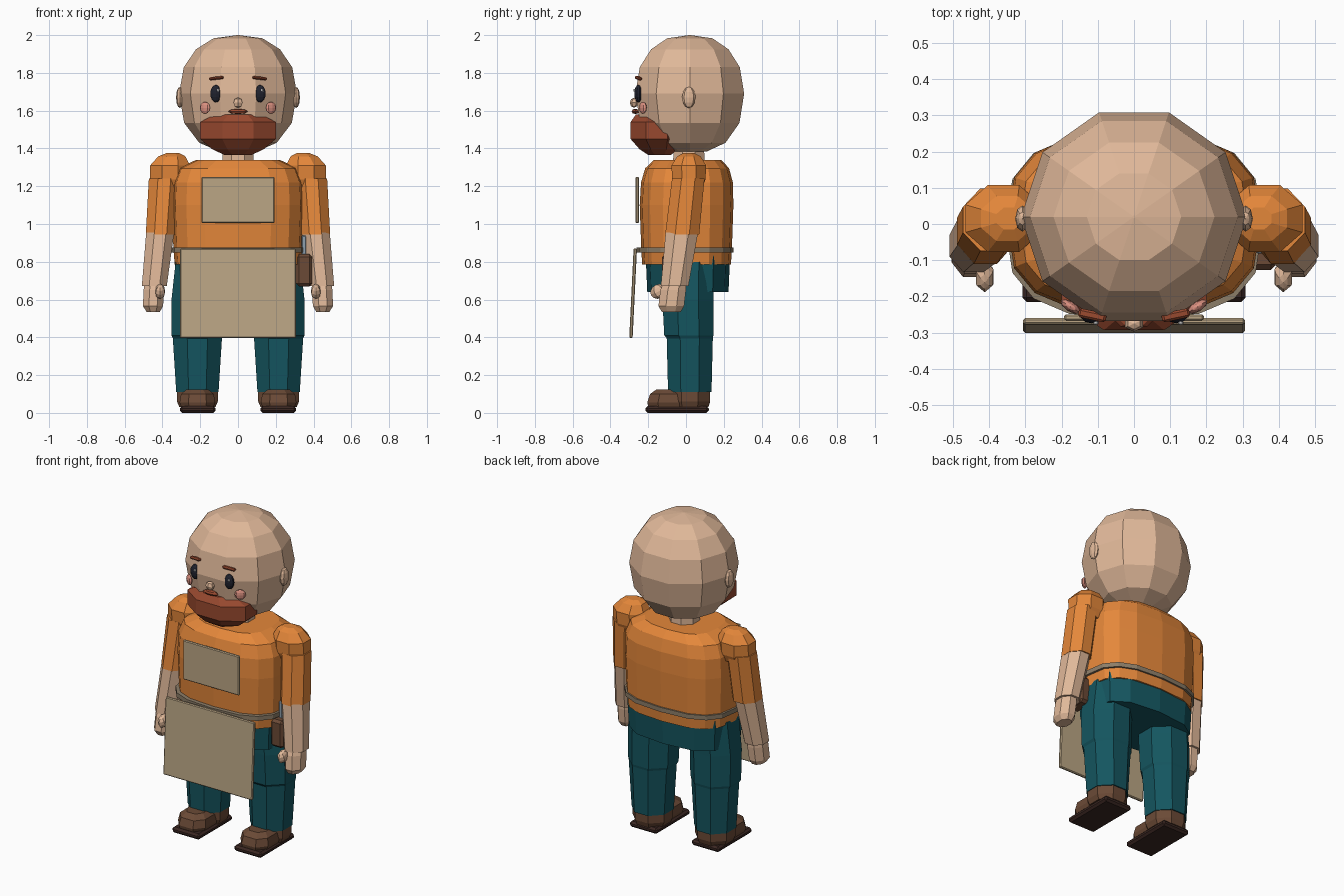
import bpy, bmesh, math
from mathutils import Vector, Matrix

if "Cube" in bpy.data.objects:
    bpy.data.objects.remove(bpy.data.objects["Cube"])


def mat(name, hexcol):
    m = bpy.data.materials.new(name)
    c = [int(hexcol[i:i + 2], 16) / 255 for i in (0, 2, 4)]
    m.diffuse_color = [x / 12.92 if x < 0.04 else ((x + 0.055) / 1.055) ** 2.4 for x in c] + [1]
    m.use_nodes = True
    m.node_tree.nodes["Principled BSDF"].inputs["Base Color"].default_value = m.diffuse_color
    return m


SKIN, ORANGE = mat("skin", "E0B899"), mat("orange_cloth", "E4873A")
TEAL, TAN = mat("teal_cloth", "14555F"), mat("tan_canvas", "BBA685")
BELT, BROWN = mat("belt_cloth", "8C7D68"), mat("brown_leather", "6B4A36")
SOLE, HAIR = mat("dark_sole", "3B2722"), mat("red_hair", "98492F")
EYE, BLUSH = mat("eye_dark", "20222E"), mat("blush", "DB9080")
WHITE, STEEL = mat("white", "F2F2F2"), mat("steel", "8FA0AE")


def finish(name, bm, m):
    bmesh.ops.recalc_face_normals(bm, faces=bm.faces)
    me = bpy.data.meshes.new(name)
    bm.to_mesh(me)
    bm.free()
    me.materials.append(m)
    ob = bpy.data.objects.new(name, me)
    bpy.context.collection.objects.link(ob)
    return ob


def loft(name, m, rings, n=8, exp=2.0, offset=True):
    """Rings are (cx, cy, z, rx, ry); sections are ellipses or superellipses."""
    bm = bmesh.new()
    loops = []
    for cx, cy, z, rx, ry in rings:
        loop = []
        for i in range(n):
            a = 2 * math.pi * (i + (0.5 if offset else 0)) / n
            c, s = math.cos(a), math.sin(a)
            f = 1 / math.cos(math.pi / n) if offset and exp == 2 else 1
            x = math.copysign(abs(c) ** (2 / exp), c) * rx * f
            y = math.copysign(abs(s) ** (2 / exp), s) * ry * f
            loop.append(bm.verts.new((cx + x, cy + y, z)))
        loops.append(loop)
    for a, b in zip(loops, loops[1:]):
        for i in range(n):
            j = (i + 1) % n
            bm.faces.new((a[i], a[j], b[j], b[i]))
    bm.faces.new(loops[0])
    bm.faces.new(loops[-1])
    return finish(name, bm, m)


def box(name, m, loc, size, bevel=0.005, rot=(0, 0, 0)):
    bm = bmesh.new()
    bmesh.ops.create_cube(bm, size=1)
    bmesh.ops.scale(bm, vec=size, verts=bm.verts)
    bmesh.ops.bevel(bm, geom=bm.edges[:], offset=bevel, segments=1, affect='EDGES')
    ob = finish(name, bm, m)
    ob.location, ob.rotation_euler = loc, rot
    return ob


def ball(name, m, loc, radii, u=8, v=6, rot=(0, 0, 0)):
    bm = bmesh.new()
    bmesh.ops.create_uvsphere(bm, u_segments=u, v_segments=v, radius=1)
    bmesh.ops.scale(bm, vec=radii, verts=bm.verts)
    ob = finish(name, bm, m)
    ob.location, ob.rotation_euler = loc, rot
    return ob


# Head and neck
head = [(1.375, .01), (1.385, .10), (1.43, .205), (1.535, .285), (1.69, .312),
        (1.83, .287), (1.925, .222), (1.983, .13), (2.0, .004)]
loft("head", SKIN, [(0, .02, z, r, r * .97) for z, r in head], 10, offset=False)
loft("neck", SKIN, [(0, .015, 1.28, .085, .085), (0, .015, 1.42, .08, .08)])

# Face
ball("nose", SKIN, (0, -.275, 1.642), (.028, .022, .027), 6, 4)
loft("beard", HAIR, [(0, -.14, 1.365, .07, .06), (0, -.145, 1.395, .135, .10),
                     (0, -.155, 1.45, .2, .138), (0, -.155, 1.54, .2, .138),
                     (0, -.165, 1.58, .12, .10)])
ball("moustache", HAIR, (0, -.268, 1.596), (.052, .02, .014), 8, 4)
for side, s in (("left", -1), ("right", 1)):
    ball(side + "_ear", SKIN, (s * .308, .015, 1.67), (.02, .036, .056))
    ball(side + "_eye", EYE, (s * .117, -.252, 1.69), (.031, .022, .046), 10, 8)
    ball(side + "_eye_glint", WHITE, (s * .117 + .012, -.273, 1.708), (.008, .006, .008), 6, 4)
    box(side + "_brow", HAIR, (s * .115, -.252, 1.772), (.078, .025, .016), .006,
        (0, math.radians(s * 6), math.radians(s * 12)))
    ball(side + "_cheek", BLUSH, (s * .175, -.228, 1.615), (.032, .014, .032), 8, 6,
         (0, 0, math.radians(s * 32)))

# Torso, hips and belt
loft("torso", ORANGE, [(0, .003, .785, .335, .235), (0, .003, .87, .342, .24),
                       (0, .003, 1.1, .35, .248), (0, .005, 1.22, .345, .243),
                       (0, .006, 1.295, .315, .222), (0, .008, 1.338, .225, .18)],
     16, 2.8, False)
loft("hips", TEAL, [(0, .01, .64, .325, .215), (0, .01, .80, .334, .222),
                    (0, .005, .86, .335, .23)], 12, 2.8, False)
loft("belt", BELT, [(0, -.005, .848, .355, .257), (0, -.005, .876, .355, .257)], 16, 2.8, False)

# Apron and chest patch
box("bib", TAN, (0, -.258, 1.127), (.385, .018, .245))
box("apron", TAN, (0, -.28, .633), (.612, .018, .475), .005, (math.radians(-2.8), 0, 0))

# Side pouch with a tool
box("pouch", BROWN, (.35, -.062, .755), (.085, .13, .17), .015)
box("tool", STEEL, (.35, -.062, .87), (.028, .04, .14), .006)

for side, s in (("left", -1), ("right", 1)):
    # Sleeve with rounded shoulder cap
    loft(side + "_shoulder", ORANGE, [
        (s * .36, .015, 1.19, .085, .07), (s * .36, .015, 1.235, .105, .088),
        (s * .36, .015, 1.31, .105, .092), (s * .35, .015, 1.358, .072, .062),
        (s * .345, .015, 1.375, .035, .03)])
    loft(side + "_sleeve", ORANGE, [(s * .41, -.02, .945, .078, .09),
                                    (s * .39, .012, 1.24, .082, .086)])
    # Forearm, hand and thumb
    loft(side + "_forearm", SKIN, [(s * .443, -.06, .672, .066, .073),
                                   (s * .412, -.022, .955, .074, .086)])
    loft(side + "_hand", SKIN, [(s * .449, -.078, .535, .035, .05),
                                (s * .45, -.078, .565, .053, .068),
                                (s * .445, -.068, .65, .055, .068),
                                (s * .443, -.06, .69, .05, .06)])
    ball(side + "_thumb", SKIN, (s * .412, -.145, .643), (.028, .045, .038), 6, 6,
         (math.radians(25), 0, 0))
    # Trouser leg
    loft(side + "_leg", TEAL, [(s * .215, .02, .11, .112, .115), (s * .215, .02, .395, .13, .122),
                               (s * .215, .015, .41, .137, .13), (s * .212, .01, .60, .14, .135),
                               (s * .2, .01, .80, .13, .14)])
    # Shoe and sole
    loft(side + "_ankle", BROWN, [(s * .215, .02, .03, .095, .098), (s * .215, .02, .06, .108, .108),
                                  (s * .215, .02, .125, .108, .108)])
    loft(side + "_shoe", BROWN, [(s * .215, -.09, .025, .088, .115), (s * .215, -.09, .055, .1, .122),
                                 (s * .215, -.085, .10, .092, .112), (s * .215, -.075, .125, .06, .085)],
         8, 2.6)
    box(side + "_sole", SOLE, (s * .213, -.047, .018), (.19, .335, .036), .012)
